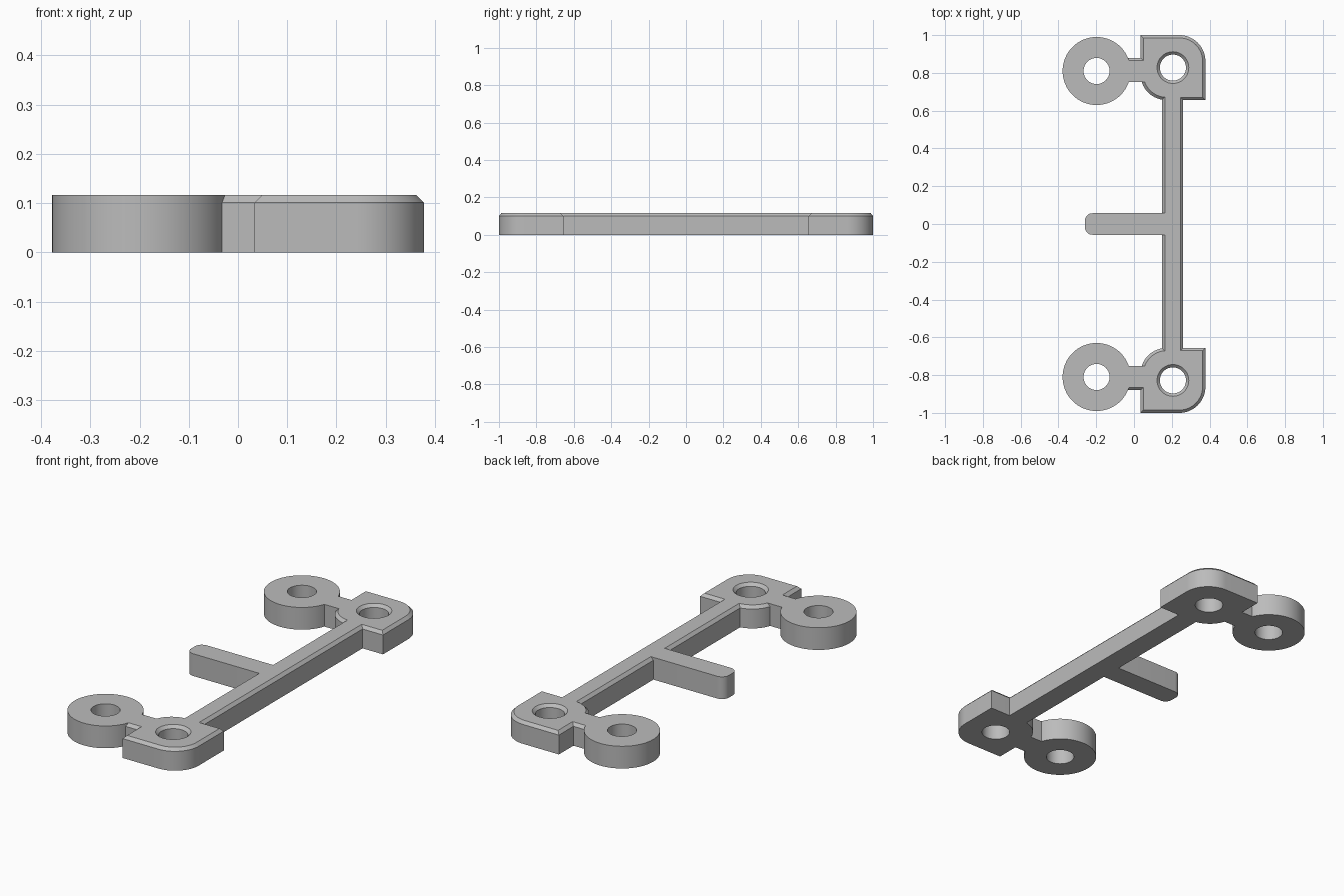
import bpy, bmesh
from math import sin, cos, pi, radians

if "Cube" in bpy.data.objects:
    bpy.data.objects.remove(bpy.data.objects["Cube"], do_unlink=True)

HEIGHT, CHAMFER = 0.116, 0.015
HOLE_R = 0.069

grey = bpy.data.materials.new("plain_grey")
grey.use_nodes = True
grey.diffuse_color = (0.5, 0.5, 0.5, 1)
grey.node_tree.nodes["Principled BSDF"].inputs["Base Color"].default_value = grey.diffuse_color


def arc(cx, cy, r, start, end, steps=16):
    """Points along an arc, angles in degrees."""
    angles = [radians(start + (end - start) * i / steps) for i in range(steps + 1)]
    return [(cx + r * cos(a), cy + r * sin(a)) for a in angles]


def to_object(bm, name):
    bmesh.ops.recalc_face_normals(bm, faces=bm.faces)
    mesh = bpy.data.meshes.new(name)
    bm.to_mesh(mesh)
    bm.free()
    obj = bpy.data.objects.new(name, mesh)
    bpy.context.collection.objects.link(obj)
    return obj


def prism(name, outline, side=1, chamfered=None):
    """Extrude an outline; bevel the top edges that the rule picks."""
    bm = bmesh.new()
    base = bm.faces.new([bm.verts.new((x, y * side, 0)) for x, y in outline])
    top = bmesh.ops.extrude_face_region(bm, geom=[base], use_keep_orig=True)["geom"]
    bmesh.ops.translate(bm, vec=(0, 0, HEIGHT),
                        verts=[g for g in top if isinstance(g, bmesh.types.BMVert)])
    bmesh.ops.recalc_face_normals(bm, faces=bm.faces)
    if chamfered:
        edges = [e for e in bm.edges
                 if all(v.co.z > HEIGHT / 2 for v in e.verts) and chamfered(e)]
        bmesh.ops.bevel(bm, geom=edges, offset=CHAMFER, segments=1, affect='EDGES')
    obj = to_object(bm, name)
    obj.data.materials.append(grey)
    return obj


def drill(obj, x, y, countersunk=False):
    """Cut a round hole, widened at the top if countersunk."""
    flare = 0.02 + CHAMFER if countersunk else 0
    levels = [(-0.05, HOLE_R), (HEIGHT - CHAMFER, HOLE_R), (HEIGHT + 0.02, HOLE_R + flare)]
    bm = bmesh.new()
    rings = [[bm.verts.new((px, py, z)) for px, py in arc(x, y, r, 0, 360, 64)[:-1]]
             for z, r in levels]
    for low, high in zip(rings, rings[1:]):
        for i in range(len(low)):
            bm.faces.new((low[i - 1], low[i], high[i], high[i - 1]))
    bm.faces.new(rings[0])
    bm.faces.new(rings[-1])
    cutter = to_object(bm, "hole_cutter")
    cutter.hide_render = True
    mod = obj.modifiers.new("hole", 'BOOLEAN')
    mod.operation, mod.solver, mod.object = 'DIFFERENCE', 'EXACT', cutter
    bpy.context.view_layer.objects.active = obj
    bpy.ops.object.modifier_apply(modifier=mod.name)
    bpy.data.objects.remove(cutter, do_unlink=True)


parts = []

# Mounting plates, rings and necks at both ends
X0, X1, Y0, Y1, R = 0.034, 0.378, 0.656, 1.0, 0.138
for side, end in ((1, "back"), (-1, "front")):
    outline = ([(X0, Y1)] + arc(X0 + R, Y0 + R, R, 180, 270) + [(X1, Y0)]
               + arc(X1 - R, Y1 - R, R, 0, 90))
    plate = prism(end + "_mounting_plate", outline, side, lambda e: True)
    drill(plate, (X0 + X1) / 2, side * (Y0 + Y1) / 2, countersunk=True)

    ring = prism(end + "_ring", arc(-0.198, 0.81, 0.18, 0, 360, 64)[:-1], side)
    drill(ring, -0.198, side * 0.81)

    neck = prism(end + "_neck",
                 [(-0.06, 0.752), (0.07, 0.752), (0.07, 0.88), (-0.06, 0.88)], side,
                 lambda e: all(abs(v.co.y) > 0.87 for v in e.verts))
    parts += [plate, ring, neck]

# Long bar joining the plates, chamfered along both sides
parts.append(prism("connecting_bar",
                   [(0.148, -0.69), (0.26, -0.69), (0.26, 0.69), (0.148, 0.69)], 1,
                   lambda e: abs(e.verts[0].co.x - e.verts[1].co.x) < 0.001))

# Middle arm with a rounded tip
parts.append(prism("middle_arm",
                   [(0.2, -0.057), (0.2, 0.057)]
                   + arc(-0.22, 0.017, 0.04, 90, 180, 8)
                   + arc(-0.22, -0.017, 0.04, 180, 270, 8)))

# Smooth the curved walls, keep the corners sharp
bpy.ops.object.select_all(action='DESELECT')
for part in parts:
    part.select_set(True)
bpy.context.view_layer.objects.active = parts[0]
bpy.ops.object.shade_smooth_by_angle(angle=radians(30))
